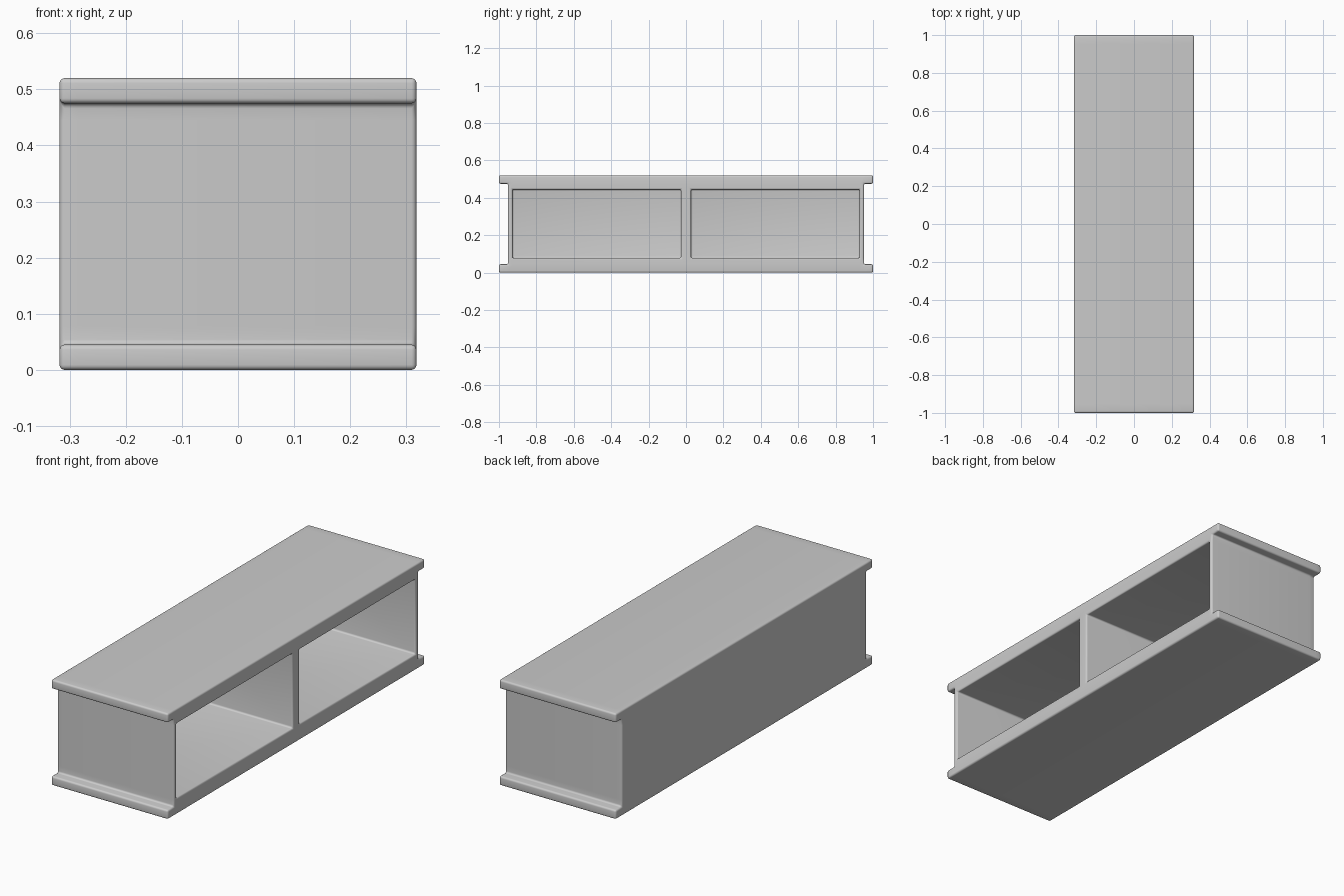
import bpy, bmesh

if "Cube" in bpy.data.objects:
    bpy.data.objects.remove(bpy.data.objects["Cube"])

# Grid planes of the cabinet: back panel depth, end walls, divider, overhanging slabs
X = [-0.318, -0.285, 0.318]
Y = [-1, -0.952, -0.928, -0.027, 0.027, 0.928, 0.952, 1]
Z = [0, 0.045, 0.078, 0.445, 0.475, 0.52]


def solid(i, j, k):
    if not (0 <= i < 2 and 0 <= j < 7 and 0 <= k < 5):
        return False
    if j in (0, 6):                       # ends: only the slabs overhang
        return k in (0, 4)
    return not (i == 1 and j in (2, 4) and k == 2)   # two open compartments


bm = bmesh.new()
verts = {}


def vert(p):
    if p not in verts:
        verts[p] = bm.verts.new((X[p[0]], Y[p[1]], Z[p[2]]))
    return verts[p]


# Skin every boundary between solid and empty cells
for i in range(2):
    for j in range(7):
        for k in range(5):
            if not solid(i, j, k):
                continue
            for axis in range(3):
                for side in (0, 1):
                    n = [i, j, k]
                    n[axis] += 1 if side else -1
                    if solid(*n):
                        continue
                    u, v = (axis + 1) % 3, (axis + 2) % 3
                    corners = []
                    for du, dv in ((0, 0), (1, 0), (1, 1), (0, 1)):
                        p = [i, j, k]
                        p[axis] += side
                        p[u] += du
                        p[v] += dv
                        corners.append(vert(tuple(p)))
                    bm.faces.new(corners if side else corners[::-1])

bmesh.ops.recalc_face_normals(bm, faces=bm.faces)
mesh = bpy.data.meshes.new("cabinet")
bm.to_mesh(mesh)
bm.free()
cabinet = bpy.data.objects.new("cabinet", mesh)
bpy.context.collection.objects.link(cabinet)

# Softly rounded edges and fillets
bevel = cabinet.modifiers.new("round_edges", 'BEVEL')
bevel.width = 0.009
bevel.segments = 4
bevel.limit_method = 'ANGLE'
bevel.use_clamp_overlap = False

bpy.context.view_layer.objects.active = cabinet
cabinet.select_set(True)
bpy.ops.object.modifier_apply(modifier=bevel.name)
bpy.ops.object.shade_smooth_by_angle(angle=0.6)
